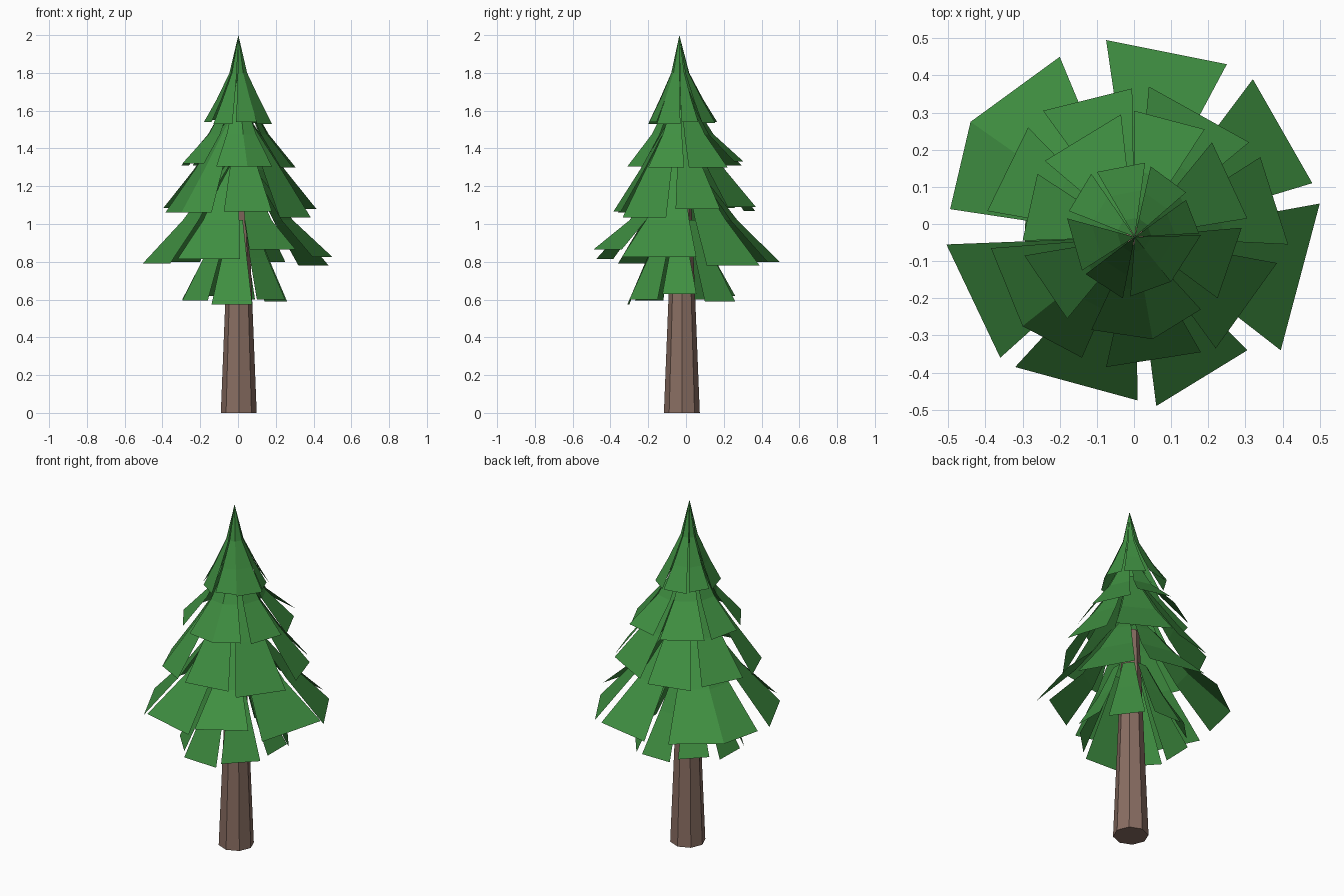
import bpy
import bmesh


def material(name, color):
    m = bpy.data.materials.new(name)
    m.diffuse_color = (*color, 1)
    return m


GREEN = material("needle green", (0.05, 0.275, 0.053))
BROWN = material("bark brown", (0.25, 0.155, 0.122))
AXIS = (0.002, -0.035)


def make_object(name, bm, mat):
    mesh = bpy.data.meshes.new(name)
    bm.to_mesh(mesh)
    bm.free()
    mesh.materials.append(mat)
    bpy.context.collection.objects.link(bpy.data.objects.new(name, mesh))


def tier(name, profile, blades):
    """Ring of drooping blades. Each blade is (rim height, rim points...);
    profile gives (share of rim radius, height above nominal rim)."""
    bm = bmesh.new()
    base, rows = profile
    for z, *rim in blades:
        grid = []
        for share, height in [(1, None)] + rows:
            h = z if height is None else base + height
            grid.append([bm.verts.new((AXIS[0] + (x - AXIS[0]) * share,
                                       AXIS[1] + (y - AXIS[1]) * share, h))
                         for x, y in rim])
        for low, high in zip(grid, grid[1:]):
            for i in range(len(rim) - 1):
                bm.faces.new((low[i], low[i + 1], high[i + 1], high[i]))
    # weld the blades where they meet at the tip
    bmesh.ops.remove_doubles(bm, verts=bm.verts, dist=0.0005)
    bmesh.ops.dissolve_degenerate(bm, edges=bm.edges, dist=0.0005)
    for f in bm.faces:
        f.normal_update()
        if f.normal.z < 0:
            f.normal_flip()
    make_object(name, bm, GREEN)


# Trunk: tapered octagon reaching up inside the branches
bm = bmesh.new()
bmesh.ops.create_cone(bm, cap_ends=True, segments=8, radius1=0.095,
                      radius2=0.045, depth=1.25)
bmesh.ops.translate(bm, verts=bm.verts, vec=(0.004, -0.022, 0.625))
make_object("trunk", bm, BROWN)

# Small skirt under the widest branches
tier("bottom_skirt", (0.6, [(0.62, 0.22), (0.32, 0.42)]), [
    (0.575, (-0.14, -0.30), (0.075, -0.31)),
    (0.60, (0.10, -0.30), (0.25, -0.15)),
    (0.63, (0.28, -0.125), (0.28, 0.055)),
    (0.59, (0.26, 0.10), (0.14, 0.26)),
    (0.60, (0.09, 0.28), (-0.09, 0.28)),
    (0.62, (-0.13, 0.26), (-0.25, 0.14)),
    (0.60, (-0.29, 0.10), (-0.295, -0.08)),
    (0.595, (-0.295, -0.12), (-0.16, -0.27)),
])

# Widest branches
tier("wide_branches", (0.81, [(0.58, 0.21), (0.3, 0.4), (0.1, 0.52)]), [
    (0.80, (0.25, 0.43), (-0.075, 0.495)),
    (0.78, (0.48, 0.11), (0.32, 0.39)),
    (0.825, (0.395, -0.34), (0.50, 0.055)),
    (0.865, (0.06, -0.49), (0.305, -0.34)),
    (0.815, (-0.32, -0.385), (0.01, -0.475)),
    (0.79, (-0.505, -0.055), (-0.36, -0.36)),
    (0.80, (-0.20, 0.45), (-0.44, 0.275), (-0.495, 0.04)),
])

# Middle branches
tier("middle_branches", (1.065, [(0.6, 0.22), (0.3, 0.4), (0.1, 0.52)]), [
    (1.09, (0.31, 0.22), (0.04, 0.37)),
    (1.08, (0.415, -0.055), (0.34, 0.18)),
    (1.035, (0.22, -0.335), (0.385, -0.105)),
    (1.065, (-0.075, -0.385), (0.18, -0.345)),
    (1.06, (-0.385, -0.065), (-0.30, -0.275), (-0.14, -0.36)),
    (1.085, (-0.285, 0.26), (-0.395, 0.035)),
    (1.07, (-0.005, 0.365), (-0.245, 0.305)),
])

# Upper branches
tier("upper_branches", (1.31, [(0.53, 0.165), (0.28, 0.3), (0.08, 0.45)]), [
    (1.31, (-0.035, 0.295), (-0.24, 0.17)),
    (1.33, (0.19, 0.255), (0.0, 0.305)),
    (1.30, (0.305, 0.015), (0.21, 0.22)),
    (1.30, (0.225, -0.20), (0.29, -0.01)),
    (1.305, (-0.115, -0.285), (0.05, -0.31), (0.18, -0.23)),
    (1.32, (-0.295, -0.085), (-0.18, -0.255)),
    (1.31, (-0.26, 0.135), (-0.30, -0.045)),
])

# Pointed crown
tier("crown", (1.54, [(0.63, 0.12), (0.26, 0.26), (0.0, 0.46)]), [
    (1.54, (0.03, 0.165), (-0.10, 0.14)),
    (1.535, (0.14, 0.085), (0.045, 0.155)),
    (1.54, (0.175, -0.025), (0.14, 0.065)),
    (1.53, (0.10, -0.155), (0.18, -0.03)),
    (1.54, (-0.01, -0.195), (0.10, -0.155)),
    (1.53, (-0.13, -0.135), (-0.03, -0.20)),
    (1.54, (-0.18, 0.015), (-0.14, -0.125)),
    (1.55, (-0.115, 0.135), (-0.175, 0.035)),
])
